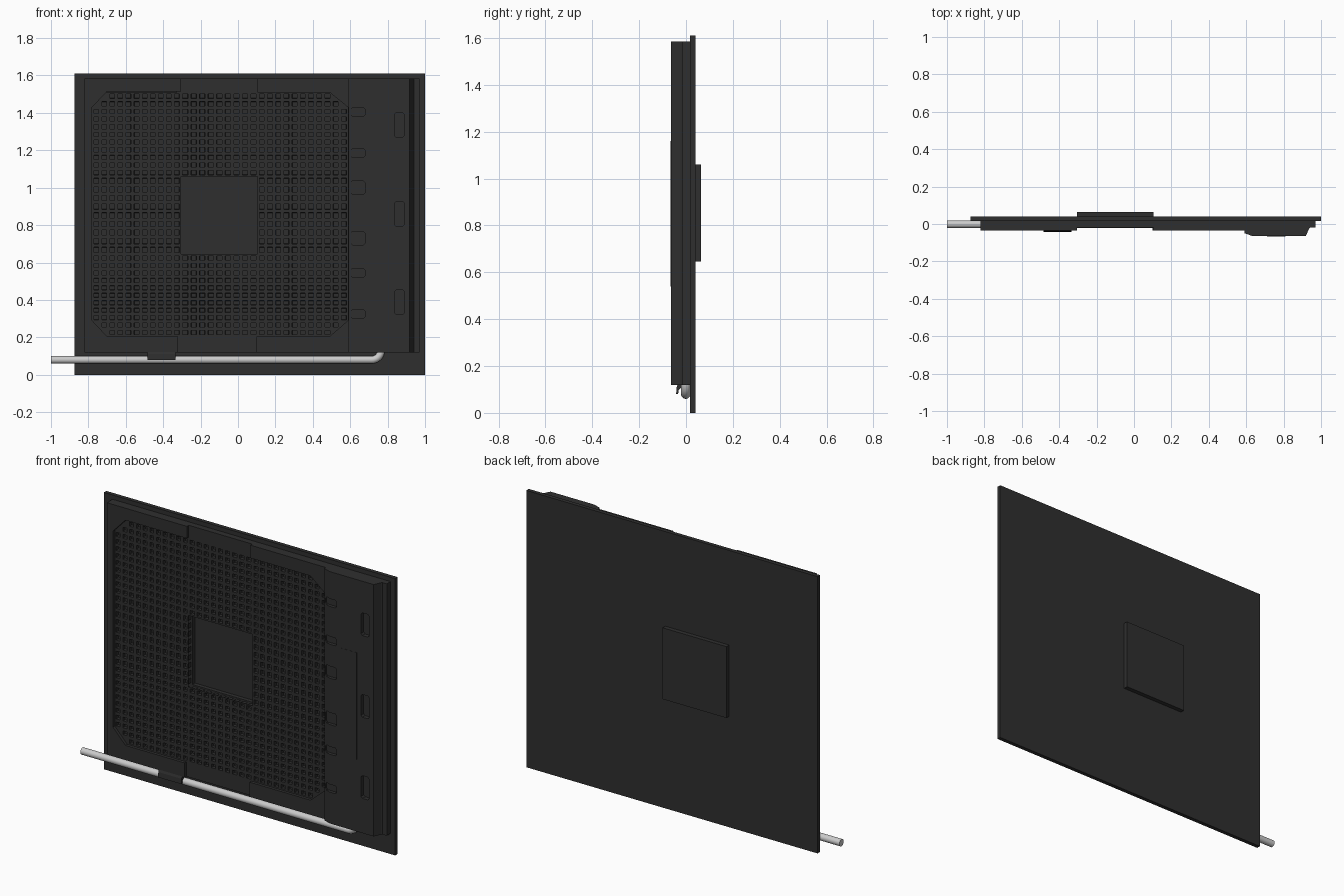
import bpy, bmesh, math
from mathutils import Vector

if "Cube" in bpy.data.objects:
    bpy.data.objects.remove(bpy.data.objects["Cube"])


def material(name, c):
    m = bpy.data.materials.new(name)
    m.diffuse_color = (c, c, c, 1)
    m.use_nodes = True
    m.node_tree.nodes["Principled BSDF"].inputs["Base Color"].default_value = m.diffuse_color
    return m


DARK = material("black_plastic", 0.028)
STEEL = material("steel", 0.6)
WX0, WX1, WZ0, WZ1 = -0.305, 0.105, 0.645, 1.06    # central window
FIELD_Y = -0.018                                   # contact field surface


def finish(name, bm, mat=DARK, recalc=True):
    if recalc:
        bmesh.ops.recalc_face_normals(bm, faces=bm.faces)
    me = bpy.data.meshes.new(name)
    bm.to_mesh(me)
    bm.free()
    me.materials.append(mat)
    ob = bpy.data.objects.new(name, me)
    bpy.context.collection.objects.link(ob)
    return ob


def add_prism(bm, pts, offset):
    face = bm.faces.new([bm.verts.new(p) for p in pts])
    new = bmesh.ops.extrude_face_region(bm, geom=[face], use_keep_orig=True)["geom"]
    bmesh.ops.translate(bm, vec=offset, verts=[g for g in new if isinstance(g, bmesh.types.BMVert)])


def plate_xz(name, pts, y0, y1):
    bm = bmesh.new()
    add_prism(bm, [(x, y0, z) for x, z in pts], (0, y1 - y0, 0))
    return finish(name, bm)


def profile_along(name, pts, axis, a, b):
    bm = bmesh.new()
    if axis == "z":
        add_prism(bm, [(u, v, a) for u, v in pts], (0, 0, b - a))
    else:
        add_prism(bm, [(a, u, v) for u, v in pts], (b - a, 0, 0))
    return finish(name, bm)


def rect(x0, x1, z0, z1):
    return [(x0, z0), (x1, z0), (x1, z1), (x0, z1)]


# Mounting board with a square opening, closed by the rear boss
bm = bmesh.new()
outer, inner = rect(-0.875, 1.0, 0, 1.61), rect(WX0, WX1, WZ0, WZ1)
loops = [[bm.verts.new((x, y, z)) for x, z in r] for y in (0.017, 0.04) for r in (outer, inner)]
fo, fi, bo, bi = loops
for i in range(4):
    j = (i + 1) % 4
    for p, q in ((fo, fi), (bo, bi), (fo, bo), (fi, bi)):
        bm.faces.new((p[i], p[j], q[j], q[i]))
finish("board", bm)
plate_xz("rear_boss", rect(WX0, WX1, WZ0, WZ1), 0.04, 0.065)

# Raised rims around the contact field, leaving notches at top and bottom
plate_xz("rim_left", [(-0.82, 0.12), (-0.32, 0.12), (-0.32, 0.205), (-0.70, 0.205),
                      (-0.78, 0.29), (-0.78, 1.43), (-0.70, 1.515), (WX0, 1.515),
                      (WX0, 1.585), (-0.82, 1.585)], -0.035, 0.018)
plate_xz("rim_right", [(0.10, 0.12), (0.60, 0.12), (0.60, 1.585), (0.105, 1.585),
                       (0.105, 1.51), (0.49, 1.51), (0.588, 1.43), (0.588, 0.29),
                       (0.49, 0.205), (0.10, 0.205)], -0.035, 0.018)
plate_xz("notch_bottom", rect(-0.33, 0.11, 0.12, 0.205), FIELD_Y, 0.018)
plate_xz("notch_top", rect(-0.33, 0.12, 1.51, 1.585), FIELD_Y, 0.018)


# Contact field: grid of square pin holes around the central window
def lines(*stops):
    out = [stops[0]]
    for a, b, n in zip(stops, stops[1:], (11, 9, 11)):
        out += [a + (b - a) * k / n for k in range(1, n + 1)]
    return out


xs, zs = lines(-0.78, WX0, WX1, 0.588), lines(0.205, WZ0, WZ1, 1.51)
bm = bmesh.new()
grid = [[bm.verts.new((x, FIELD_Y, z)) for z in zs] for x in xs]
holes = []
for i in range(31):
    for j in range(31):
        if 11 <= i < 20 and 11 <= j < 20:
            continue
        f = bm.faces.new((grid[i][j], grid[i + 1][j], grid[i + 1][j + 1], grid[i][j + 1]))
        if min(i, 30 - i) + min(j, 30 - j) > 1:
            holes.append(f)
for v in [v for v in bm.verts if not v.link_faces]:
    bm.verts.remove(v)
bm.normal_update()
rim = [e for e in bm.edges if e.is_boundary
       and -0.4 < e.verts[0].co.x < 0.2 and 0.6 < e.verts[0].co.z < 1.1]
bmesh.ops.inset_individual(bm, faces=holes, thickness=0.009, use_even_offset=True)
bmesh.ops.inset_individual(bm, faces=holes, thickness=0.0005, depth=-0.02, use_even_offset=True)
walls = bmesh.ops.extrude_edge_only(bm, edges=rim)["geom"]
bmesh.ops.translate(bm, vec=(0, 0.04 - FIELD_Y, 0),
                    verts=[g for g in walls if isinstance(g, bmesh.types.BMVert)])
centre = Vector(((WX0 + WX1) / 2, 0, (WZ0 + WZ1) / 2))
for f in [g for g in walls if isinstance(g, bmesh.types.BMFace)]:
    f.normal_update()
    if f.normal.dot(centre - f.calc_center_median()) < 0:
        f.normal_flip()
finish("contact_field", bm, recalc=False)

# Cam housing with sloped sides and a lower ledge
head = profile_along("cam_housing", [(0.59, 0.018), (0.59, -0.049), (0.635, -0.065),
                                     (0.918, -0.065), (0.937, -0.024), (0.942, -0.018),
                                     (0.97, -0.018), (0.97, 0.018)], "z", 0.12, 1.585)

# Slots along the slope and pockets along the far edge
bm = bmesh.new()
cuts = [(0.602, 0.68, z, h, -0.046) for z, h in
        ((1.405, 0.045), (1.185, 0.045), (1.0, 0.07), (0.73, 0.07), (0.545, 0.045), (0.325, 0.045))]
cuts += [(0.837, 0.889, z, 0.132, -0.04) for z in (1.335, 0.86, 0.388)]
for x0, x1, z, h, depth in cuts:
    c = 0.009
    a, b = z - h / 2, z + h / 2
    add_prism(bm, [(x, -0.1, w) for x, w in
                   ((x0 + c, a), (x1 - c, a), (x1, a + c), (x1, b - c),
                    (x1 - c, b), (x0 + c, b), (x0, b - c), (x0, a + c))], (0, depth + 0.1, 0))
cutter = finish("slot_cutter", bm)
cutter.hide_render = True
mod = head.modifiers.new("slots", "BOOLEAN")
mod.object, mod.operation, mod.solver = cutter, "DIFFERENCE", "EXACT"
bpy.context.view_layer.objects.active = head
bpy.ops.object.modifier_apply(modifier=mod.name)
bpy.data.objects.remove(cutter)

# Thin blank panel on the housing
plate_xz("housing_panel", rect(0.71, 0.81, 0.54, 1.16), -0.066, -0.06)

# Hook that holds the lever
profile_along("lever_hook", [(-0.030, 0.135), (-0.040, 0.110), (-0.042, 0.080), (-0.034, 0.080),
                             (-0.031, 0.097), (-0.012, 0.115), (-0.012, 0.135)], "x", -0.485, -0.335)

# Lever: round rod with a bend into the housing
path = [(-1.0, 0.08)]
path += [(0.715 + 0.05 * math.sin(t), 0.13 - 0.05 * math.cos(t))
         for t in [k * math.pi / 16 for k in range(9)]]
path.append((0.765, 0.17))
bm = bmesh.new()
rings = []
for k, (x, z) in enumerate(path):
    p, q = path[max(k - 1, 0)], path[min(k + 1, len(path) - 1)]
    t = Vector((q[0] - p[0], 0, q[1] - p[1])).normalized()
    side = Vector((-t.z, 0, t.x))
    rings.append([bm.verts.new(Vector((x, -0.001, z)) + 0.02 * (
        math.cos(a) * side + math.sin(a) * Vector((0, 1, 0))))
        for a in [n * math.tau / 24 for n in range(24)]])
for r, s in zip(rings, rings[1:]):
    for n in range(24):
        bm.faces.new((r[n], r[(n + 1) % 24], s[(n + 1) % 24], s[n]))
bm.faces.new(rings[0])
bm.faces.new(rings[-1])
lever = finish("lever", bm, STEEL)
bpy.ops.object.select_all(action="DESELECT")
lever.select_set(True)
bpy.context.view_layer.objects.active = lever
bpy.ops.object.shade_smooth_by_angle(angle=math.radians(40))
